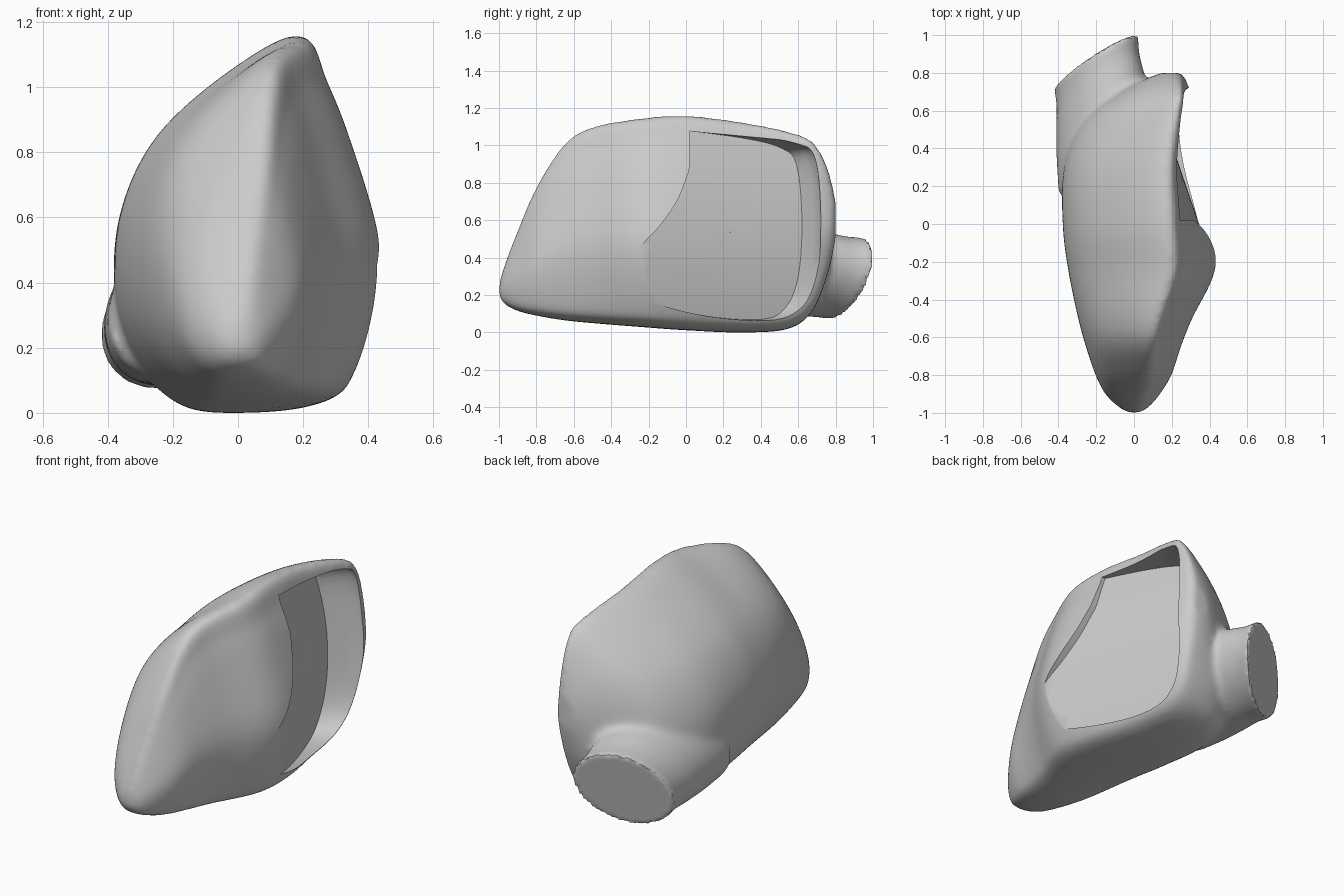
import bpy, bmesh, math
from mathutils import Vector

if "Cube" in bpy.data.objects:
    bpy.data.objects.remove(bpy.data.objects["Cube"])


def spline(pts, steps, closed):
    """Smooth curve through points of any dimension."""
    n, out = len(pts), []
    for i in range(n if closed else n - 1):
        idx = [i - 1, i, i + 1, i + 2]
        a, b, c, d = [pts[k % n] if closed else pts[max(0, min(n - 1, k))] for k in idx]
        for s in range(steps):
            t = s / steps
            out.append([0.5 * (2 * q + (r - p) * t + (2 * p - 5 * q + 4 * r - w) * t * t
                               + (3 * q - p - 3 * r + w) * t ** 3)
                        for p, q, r, w in zip(a, b, c, d)])
    return out if closed else out + [list(pts[-1])]


def loft(bm, rings):
    """Skin a list of equal rings and cap both ends."""
    vs = [[bm.verts.new(p) for p in ring] for ring in rings]
    n = len(vs[0])
    for a, b in zip(vs, vs[1:]):
        for i in range(n):
            bm.faces.new((a[i], a[(i + 1) % n], b[(i + 1) % n], b[i]))
    for end in (vs[0], vs[-1]):
        c = bm.verts.new(sum((v.co for v in end), Vector()) / n)
        for i in range(n):
            bm.faces.new((end[i], end[(i + 1) % n], c))


def make_object(name, bm):
    bmesh.ops.recalc_face_normals(bm, faces=bm.faces[:])
    mesh = bpy.data.meshes.new(name)
    bm.to_mesh(mesh)
    bm.free()
    ob = bpy.data.objects.new(name, mesh)
    bpy.context.collection.objects.link(ob)
    return ob


def try_modifier(ob, kind, **settings):
    """Bake a modifier, but keep the old mesh when the result is not a whole body."""
    mod = ob.modifiers.new(kind, kind)
    for k, v in settings.items():
        setattr(mod, k, v)
    bpy.context.view_layer.update()
    graph = bpy.context.evaluated_depsgraph_get()
    mesh = bpy.data.meshes.new_from_object(ob.evaluated_get(graph))
    ob.modifiers.remove(mod)
    ys = [v.co.y for v in mesh.vertices]
    xs = [v.co.x for v in mesh.vertices]
    good = len(mesh.polygons) > 1000 and max(ys) - min(ys) > 1.9 and max(xs) - min(xs) < 1.0
    if good:
        ob.data = mesh
    return good


# Housing shell: one cross-section stretched along y
section = spline([(.70, 1), (.79, .88), (.875, .73), (.985, .47), (.985, .3), (.9, .1), (.8, .02),
                  (.5, 0), (.27, .02), (.09, .13), (0, .3), (.01, .52), (.15, .73), (.44, .91)], 8, True)
stations = spline([  # y, left, right, bottom, top, ridge position
    (-1, -.03, .03, .19, .27, .7), (-.97, -.08, .08, .15, .37, .7),
    (-.9, -.15, .14, .115, .55, .7), (-.8, -.2, .2, .09, .78, .7),
    (-.65, -.25, .25, .065, 1.01, .7), (-.5, -.29, .31, .05, 1.1, .7),
    (-.25, -.34, .43, .03, 1.145, .7), (0, -.37, .43, .012, 1.16, .7),
    (.3, -.37, .36, 0, 1.125, .76), (.55, -.28, .31, .02, 1.075, .85),
    (.68, -.12, .29, .12, 1.02, .9), (.76, .04, .27, .32, .88, .9),
    (.8, .14, .25, .5, .72, .9)], 8, False)
bm = bmesh.new()
loft(bm, [[(l + (r - l) * (u + (k - .7) * max(w, 0) ** 2), y, b + (t - b) * w) for u, w in section]
          for y, l, r, b, t, k in stations])

# Mounting neck with an oblique flat end
cap = Vector((-.2, .855, .29))
eu, ev = Vector((.22, .14, .05)), Vector((0, .05, .21))
axis = Vector((-.1, 1, -.1))
neck = []
for d, s in ((-.55, 1.15), (-.35, 1.12), (-.2, 1.06), (-.1, 1.0), (-.05, 1.0), (0, 1.0)):
    neck.append([cap + axis * d + s * (eu * math.cos(a) + ev * math.sin(a))
                 for a in (i * math.tau / 48 for i in range(48))])
loft(bm, neck)
housing = make_object("mirror_housing", bm)
try_modifier(housing, 'REMESH', mode='VOXEL', voxel_size=.016)

# Soften everything except the flat end of the neck
normal = -eu.cross(ev).normalized()
bm = bmesh.new()
bm.from_mesh(housing.data)
soft = [v for v in bm.verts if (v.co - cap).dot(normal) < -.04]
for _ in range(10):
    bmesh.ops.smooth_vert(bm, verts=soft, factor=.5, use_axis_x=True, use_axis_y=True, use_axis_z=True)
bm.to_mesh(housing.data)
bm.free()


# Recess whose floor is the slightly domed mirror glass
def glass_x(y, z):
    return .345 - .34 * y - .3 * (z - .45) ** 2


outline = spline([(.02, 1.07), (.03, 1.075), (.3, 1.04), (.5, .99), (.59, .9), (.62, .6), (.6, .3),
                  (.53, .13), (.4, .07), (.1, .09), (-.17, .16), (-.28, .24), (-.3, .34), (-.25, .45),
                  (-.14, .57), (-.05, .7), (0, .82), (.02, .9)], 5, True)
cy, cz = .25, .52
rings = []
for s in (.1, .3, .5, .7, .85, 1):
    pts = [(cy + (y - cy) * s, cz + (z - cz) * s) for y, z in outline]
    rings.append([(glass_x(y, z), y, z) for y, z in pts])
for lift, flare in ((.03, .25), (.08, .6), (.14, 1), (.5, 1.15)):
    ring = []
    for y, z in outline:
        back = min(1, max(0, (y - .05) / .5))
        ring.append((glass_x(y, z) + lift, y + .1 * flare * back * back,
                     z + .025 * flare * back * (1 if z > cz else -.6)))
    rings.append(ring)
bm = bmesh.new()
loft(bm, rings)
cutter = make_object("recess_cutter", bm)
cutter.hide_render = True
carved = False
for solver in ('EXACT', 'MANIFOLD', 'FLOAT'):
    carved = carved or try_modifier(housing, 'BOOLEAN', operation='DIFFERENCE',
                                    object=cutter, solver=solver)
bpy.data.objects.remove(cutter)

# Otherwise press the recess into the surface
if not carved:
    rim = sorted((math.atan2(z - cz, y - cy), math.hypot(y - cy, z - cz)) for y, z in outline)
    for v in housing.data.vertices:
        x, y, z = v.co
        ang = math.atan2(z - cz, y - cy)
        s = math.hypot(y - cy, z - cz) / min(rim, key=lambda r: abs(r[0] - ang))[1]
        if x > .05 and (s < 1 or (s < 1.3 and y > .1)):
            v.co.x = min(x, glass_x(y, z) + max(0, s - 1) * .6)

# Colour and shading
grey = bpy.data.materials.new("plain_grey")
grey.diffuse_color = (.6, .6, .6, 1)
grey.use_nodes = True
grey.node_tree.nodes["Principled BSDF"].inputs["Base Color"].default_value = grey.diffuse_color
housing.data.materials.clear()
housing.data.materials.append(grey)
for p in housing.data.polygons:
    p.material_index = 0
bpy.ops.object.select_all(action='DESELECT')
housing.select_set(True)
bpy.context.view_layer.objects.active = housing
bpy.ops.object.shade_smooth_by_angle(angle=math.radians(35))
